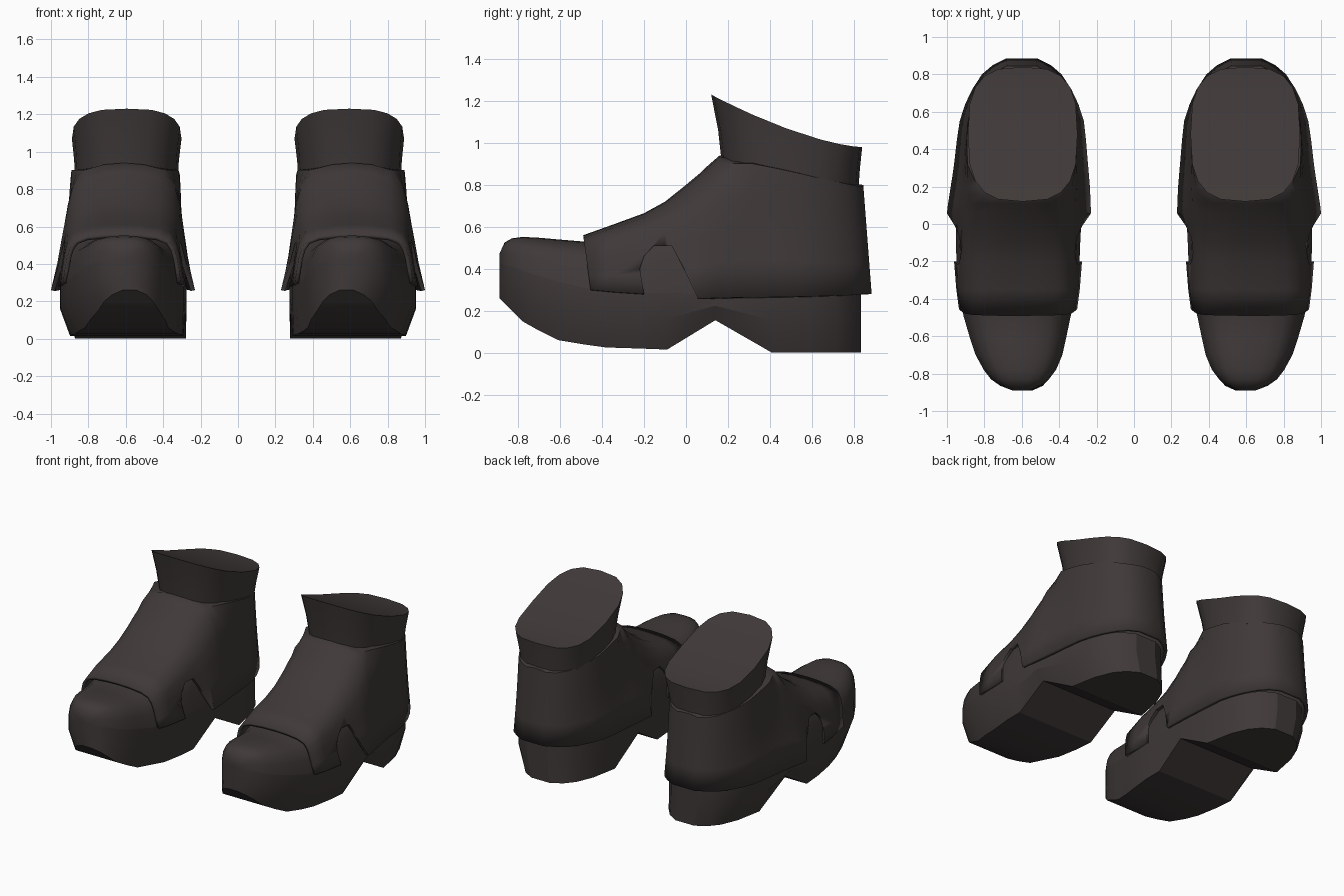
import bpy, bmesh, math

cube = bpy.data.objects.get("Cube")
if cube:
    bpy.data.objects.remove(cube)

leather = bpy.data.materials.new("dark_brown_leather")
leather.use_nodes = True
COLOUR = (0.05, 0.041, 0.040, 1)
leather.diffuse_color = COLOUR
bsdf = next(n for n in leather.node_tree.nodes if n.type == "BSDF_PRINCIPLED")
bsdf.inputs["Base Color"].default_value = COLOUR
bsdf.inputs["Roughness"].default_value = 0.8


def clamp(v):
    return max(0.0, min(1.0, v))


def lerp(a, b, t):
    return a + (b - a) * t


def loft(name, rows, closed=True, cap_start=True, strips=False, sharp=38):
    """Skin matching rows of points into one smooth-shaded part."""
    bm = bmesh.new()
    grid = [[bm.verts.new(p) for p in row] for row in rows]
    n = len(grid[0])
    for a, b in zip(grid, grid[1:]):
        for j in range(n if closed else n - 1):
            k = (j + 1) % n
            bm.faces.new((a[j], a[k], b[k], b[j]))
    if cap_start:
        bm.faces.new(grid[0])
    if strips:
        # Curved lid made of strips running across the ring
        top = grid[-1]
        for j in range(n // 2):
            quad = [top[j], top[j + 1], top[(n - j - 1) % n], top[(n - j) % n]]
            bm.faces.new(list(dict.fromkeys(quad)))
    else:
        bm.faces.new(grid[-1])
    bmesh.ops.recalc_face_normals(bm, faces=bm.faces)
    mesh = bpy.data.meshes.new(name)
    bm.to_mesh(mesh)
    bm.free()
    mesh.materials.append(leather)
    obj = bpy.data.objects.new(name, mesh)
    bpy.context.collection.objects.link(obj)
    bpy.ops.object.select_all(action="DESELECT")
    obj.select_set(True)
    bpy.context.view_layer.objects.active = obj
    bpy.ops.object.shade_smooth_by_angle(angle=math.radians(sharp))
    return obj


def mirror(obj):
    obj.modifiers.new("other_boot", "MIRROR")


def arch(half, cx, y_at, z0, z1):
    """Symmetric arch from a half profile of (width, height fraction)."""
    pts = [(w, y_at(f), lerp(z0, z1, f)) for w, f in half]
    right = [(cx + w, y, z) for w, y, z in pts]
    left = [(cx - w, y, z) for w, y, z in pts[-2::-1]]
    return right + left


# Foot stations: y, centre x, half width, sole bottom, rim height, toe top
FOOT = [
    (-.89, .605, .045, .26, .43, .47), (-.865, .605, .11, .235, .42, .525),
    (-.83, .61, .155, .20, .41, .545), (-.78, .61, .193, .15, .39, .552),
    (-.70, .615, .232, .105, .365, .548), (-.61, .62, .257, .06, .34, .54),
    (-.49, .625, .287, .04, .31, .53), (-.38, .62, .31, .025, .295, .55),
    (-.22, .62, .328, .02, .285, .61), (-.09, .62, .333, .015, .285, .66),
    (.14, .61, .335, .155, .28, .68), (.41, .60, .325, 0, .28, .68),
    (.60, .60, .285, 0, .28, .68), (.72, .60, .23, 0, .28, .68),
    (.79, .60, .165, 0, .28, .68), (.835, .60, .08, 0, .28, .68),
]

# Sole with arched waist and heel block
sole = []
for y, cx, w, zb, zr, _ in FOOT:
    zm, bx = lerp(zb, zr, .55), cx - .025
    bw = w * lerp(.84, .91, clamp((y + .8) / .6))
    sole.append([(bx - bw, y, zb), (bx + bw, y, zb), (cx + w, y, zm),
                 (cx + w, y, zr), (cx - w, y, zr), (cx - w, y, zm)])
mirror(loft("sole", sole, sharp=26))

# Rounded toe box that runs back under the upper
DOME = [(1, 0), (.94, .42), (.82, .72), (.63, .89), (.34, .98), (0, 1)]
toe = [arch([(w * r, f) for r, f in DOME], cx, lambda f, y=y: y, zr, zt)
       for y, cx, w, _, zr, zt in FOOT[:11]]
mirror(loft("toe_box", toe, sharp=55))

# Upper: y, centre x, half width, lower edge, top
UPPER = [
    (-.49, .62, .316, .30, .56), (-.35, .62, .33, .29, .61),
    (-.20, .62, .342, .28, .665), (-.10, .62, .357, .273, .72),
    (0, .617, .374, .265, .80), (.06, .615, .385, .26, .85),
    (.11, .613, .381, .261, .897), (.16, .61, .376, .262, .94),
    (.20, .608, .372, .263, .933), (.25, .606, .366, .264, .924),
    (.32, .604, .358, .265, .912), (.45, .602, .345, .266, .885),
    (.55, .60, .332, .268, .865), (.64, .60, .303, .27, .845),
    (.72, .60, .265, .272, .83), (.80, .60, .213, .275, .813),
    (.85, .60, .155, .28, .803), (.885, .60, .085, .28, .80),
]
STRAP = [(1, 0), (.97, .25), (.935, .5), (.885, .7), (.79, .86), (.6, .95), (.3, .99), (0, 1)]
VAMP = [(1, 0), (.91, .25), (.85, .47), (.79, .66), (.69, .82), (.5, .935), (.25, .985), (0, 1)]
ANKLE = [(1, 0), (.91, .28), (.86, .5), (.835, .7), (.825, .85), (.81, .985), (.42, 1), (0, 1)]

upper_rows = []
for y, cx, w, z0, z1 in UPPER:
    to_vamp, to_ankle = clamp((y + .3) / .33), clamp((y - .12) / .21)
    rear = .6 * clamp((y - .3) / .5)
    half = []
    for i, (s, v, a) in enumerate(zip(STRAP, VAMP, ANKLE)):
        r, f = (lerp(lerp(s[k], v[k], to_vamp), a[k], to_ankle) for k in (0, 1))
        half.append((w * (lerp(r, 1, rear) if i < 6 else r), f))
    front = .035 if y < -.4 else 0
    back = .04 * clamp((y - .4) / .45)

    def leaned(f, y=y, front=front, back=back):
        return y + front * (1 - f) - back * f

    upper_rows.append(arch(half, cx, leaned, z0, z1))
upper = loft("upper", upper_rows, closed=False, cap_start=False, sharp=50)
solid = upper.modifiers.new("thickness", "SOLIDIFY")
solid.thickness = .022
solid.offset = -1

# Arched side notch cut through both sides of the upper
NOTCH = [(-.20, .2), (-.20, .28), (-.22, .40), (-.20, .46), (-.15, .512),
         (-.07, .512), (-.02, .42), (.055, .262), (.06, .2)]
cutter = loft("notch_cutter", [[(x, y, z) for y, z in NOTCH] for x in (.1, 1.1)])
cutter.hide_render = True
cutter.hide_viewport = True
notch = upper.modifiers.new("notch", "BOOLEAN")
notch.operation = "DIFFERENCE"
notch.solver = "EXACT"
notch.object = cutter
mirror(upper)

# Flared collar with a sloping closed top
COUNT = 20


def collar_ring(cx, cy, rx, ry, power, height):
    ring = []
    for i in range(COUNT):
        a = math.tau * i / COUNT
        s, c = math.sin(a), -math.cos(a)
        x = cx + rx * math.copysign(abs(s) ** power, s)
        y = cy + ry * math.copysign(abs(c) ** power, c)
        ring.append((x, y, height(y)))
    return ring


def seam(y):
    return .91 - .2 * (y - .16)


def brim(y):
    return .98 + .25 * clamp((.84 - y) / .72) ** 1.5


collar = [collar_ring(.597, .496, .274, .326, .82, seam),
          collar_ring(.596, .491, .28, .338, .74, lambda y: lerp(seam(y), brim(y), .5)),
          collar_ring(.595, .48, .293, .36, .68, brim)]
mirror(loft("collar", collar, strips=True))
